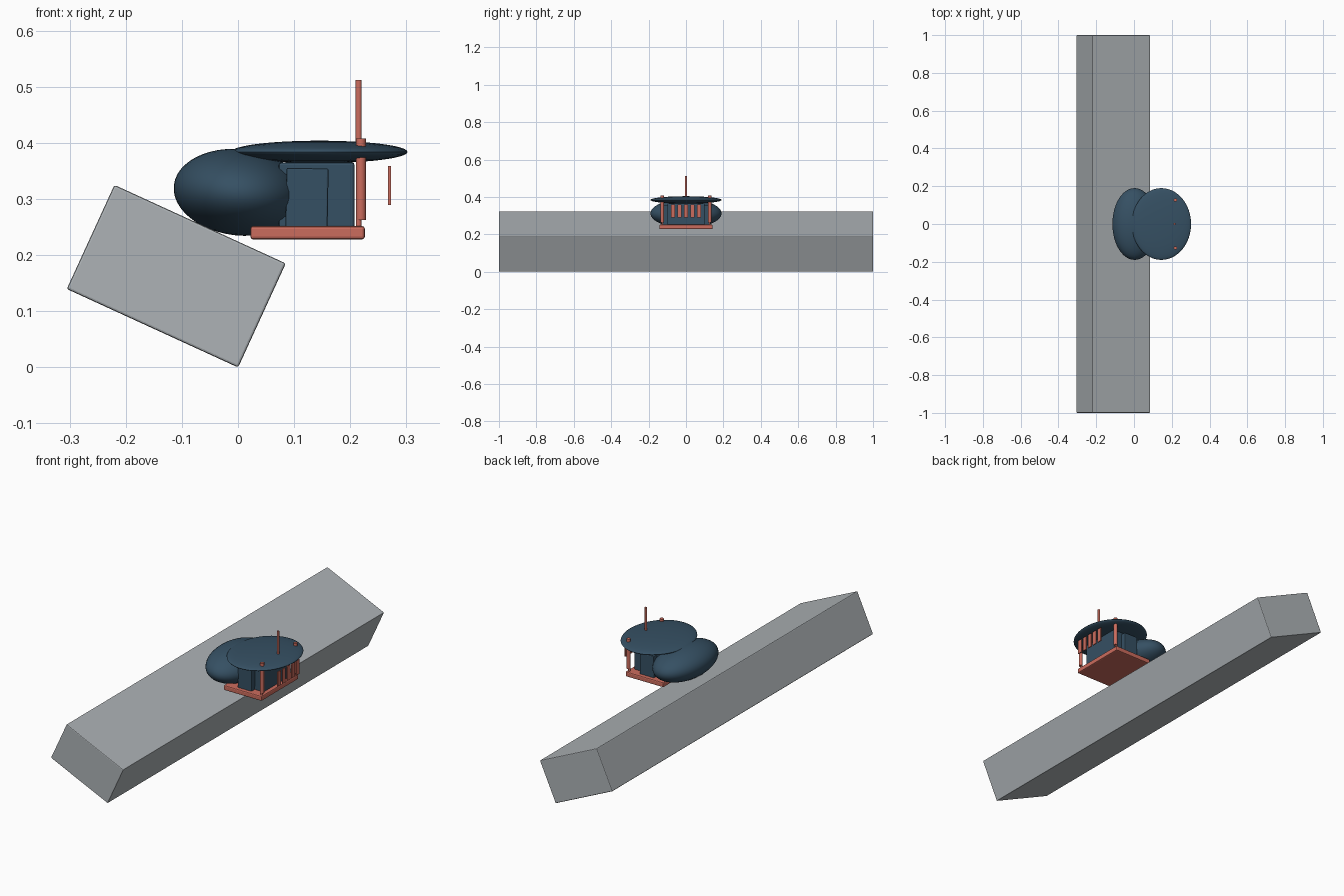
import bpy
import math

cube = bpy.data.objects.get("Cube")
if cube:
    bpy.data.objects.remove(cube, do_unlink=True)


def material(name, color):
    m = bpy.data.materials.new(name)
    m.use_nodes = True
    m.diffuse_color = (*color, 1)
    m.node_tree.nodes["Principled BSDF"].inputs["Base Color"].default_value = (*color, 1)
    return m


GREY = material("stone grey", (0.42, 0.45, 0.47))
BLUE = material("slate blue", (0.036, 0.08, 0.125))
RED = material("coral red", (0.60, 0.15, 0.11))


def finish(name, mat, smooth=True):
    obj = bpy.context.object
    obj.name = name
    obj.data.materials.append(mat)
    if smooth:
        bpy.ops.object.shade_smooth_by_angle(angle=math.radians(35))
    return obj


def box(name, center, size, mat, bevel=0.0, tilt=0.0):
    bpy.ops.mesh.primitive_cube_add(size=1, location=center, rotation=(0, tilt, 0))
    bpy.context.object.scale = size
    bpy.ops.object.transform_apply(location=False, rotation=False, scale=True)
    obj = finish(name, mat, False)
    if bevel:
        mod = obj.modifiers.new("soft edges", "BEVEL")
        mod.width = bevel
        mod.segments = 2
    return obj


def ellipsoid(name, center, radii, mat, tilt=0.0):
    bpy.ops.mesh.primitive_uv_sphere_add(segments=48, ring_count=24, radius=1,
                                         location=center, rotation=(0, tilt, 0))
    bpy.context.object.scale = radii
    bpy.ops.object.transform_apply(location=False, rotation=False, scale=True)
    return finish(name, mat)


def rod(name, x, y, bottom, top, radius, mat):
    bpy.ops.mesh.primitive_cylinder_add(vertices=16, radius=radius, depth=top - bottom,
                                        location=(x, y, (bottom + top) / 2))
    return finish(name, mat)


# Long tilted beam
box("beam", (-0.11, 0, 0.1625), (0.336, 2, 0.204), GREY, 0.004, math.radians(24.6))

# Rounded body and flat roof
ellipsoid("body", (0.003, 0, 0.312), (0.118, 0.19, 0.077), BLUE, math.radians(6))
ellipsoid("roof", (0.145, 0, 0.384), (0.157, 0.19, 0.02), BLUE)

# Cabin with side panels
box("cabin", (0.14, 0, 0.307), (0.135, 0.2, 0.116), BLUE, 0.004)
for side, s in (("left", 1), ("right", -1)):
    box(f"side_panel_{side}", (0.123, s * 0.11, 0.301), (0.075, 0.03, 0.108), BLUE, 0.003,
        math.radians(1))

# Porch floor, posts and mast
box("porch_floor", (0.124, 0, 0.24), (0.204, 0.285, 0.024), RED, 0.005)
for side, s in (("back", 1), ("front", -1)):
    rod(f"post_{side}", 0.219, s * 0.127, 0.263, 0.408, 0.009, RED)
    rod(f"post_foot_{side}", 0.215, s * 0.127, 0.248, 0.266, 0.005, RED)
rod("mast", 0.215, 0, 0.37, 0.512, 0.0055, RED)

# Row of hanging slats
for i in range(-2, 3):
    box(f"slat_{i + 3}", (0.27, i * 0.035, 0.324), (0.005, 0.023, 0.07), RED)
